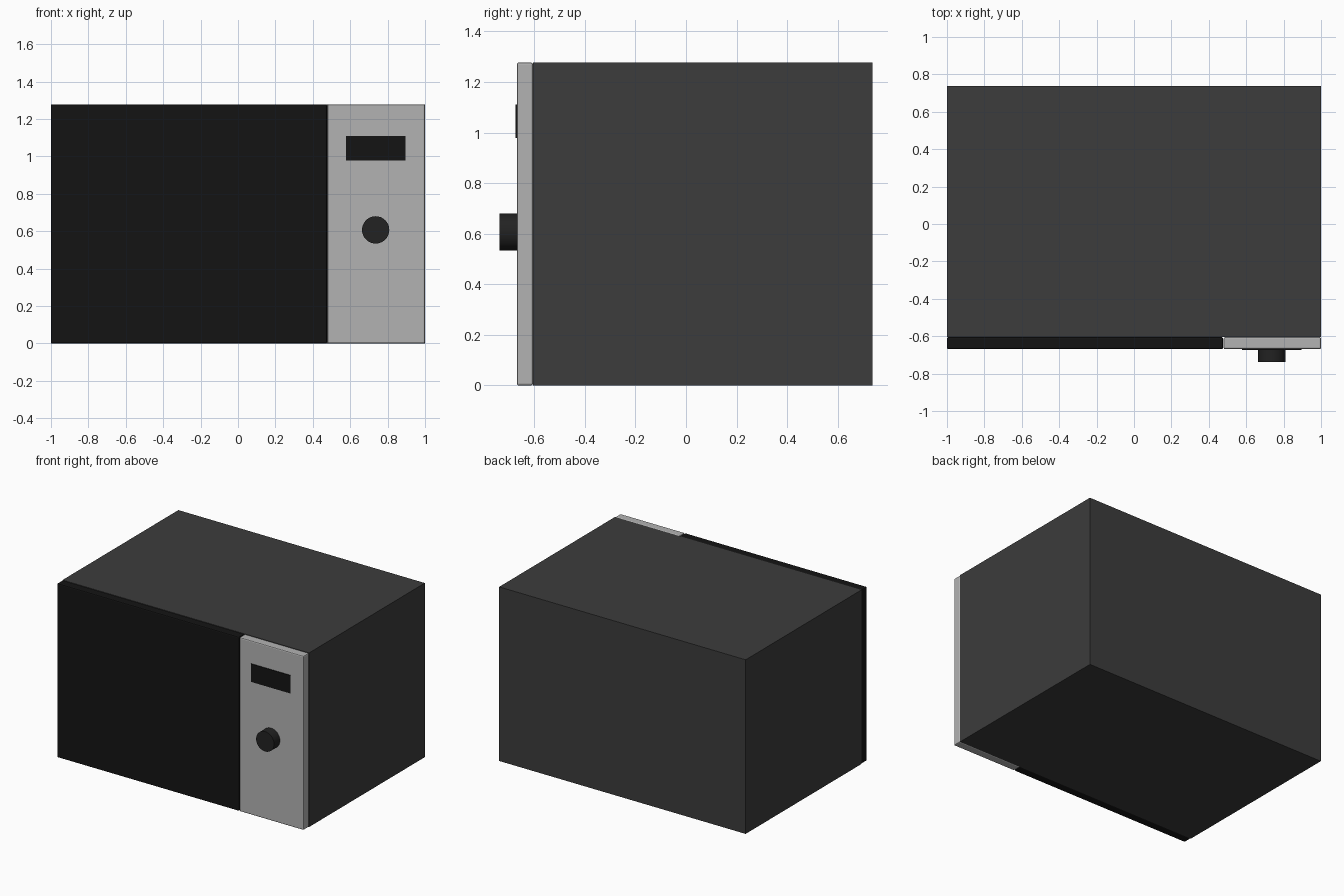
import bpy, math

if "Cube" in bpy.data.objects:
    bpy.data.objects.remove(bpy.data.objects["Cube"])


def material(name, v):
    m = bpy.data.materials.new(name)
    m.diffuse_color = (v, v, v, 1)
    m.use_nodes = True
    m.node_tree.nodes["Principled BSDF"].inputs["Base Color"].default_value = m.diffuse_color
    return m


casing = material("casing_grey", 0.045)
black = material("gloss_black", 0.007)
silver = material("silver", 0.45)
knob_mat = material("knob_black", 0.016)


def box(name, x, y, z, mat, bevel=0):
    """Box from (min, max) ranges on each axis, optionally with rounded edges."""
    mid = [(r[0] + r[1]) / 2 for r in (x, y, z)]
    bpy.ops.mesh.primitive_cube_add(size=1, location=mid)
    ob = bpy.context.object
    ob.name = name
    ob.scale = [r[1] - r[0] for r in (x, y, z)]
    bpy.ops.object.transform_apply(location=False, rotation=False, scale=True)
    ob.data.materials.append(mat)
    if bevel:
        b = ob.modifiers.new("bevel", 'BEVEL')
        b.width = bevel
        b.segments = 2
    return ob


# Main casing
box("casing", (-1, 1), (-0.605, 0.737), (0, 1.277), casing)

# Door and control panel on the front
FRONT = (-0.669, -0.605)
box("door", (-1, 0.476), FRONT, (0, 1.277), black, 0.008)
box("control_panel", (0.479, 1), FRONT, (0, 1.277), silver, 0.008)

# Display window, slightly proud of the panel
box("display", (0.577, 0.896), (-0.674, -0.66), (0.978, 1.11), black)

# Control knob
bpy.ops.mesh.primitive_cylinder_add(vertices=32, radius=0.073, depth=0.077,
                                    location=(0.736, -0.6985, 0.607),
                                    rotation=(math.pi / 2, 0, 0))
knob = bpy.context.object
knob.name = "knob"
knob.data.materials.append(knob_mat)
bpy.ops.object.shade_smooth_by_angle(angle=math.radians(30))
